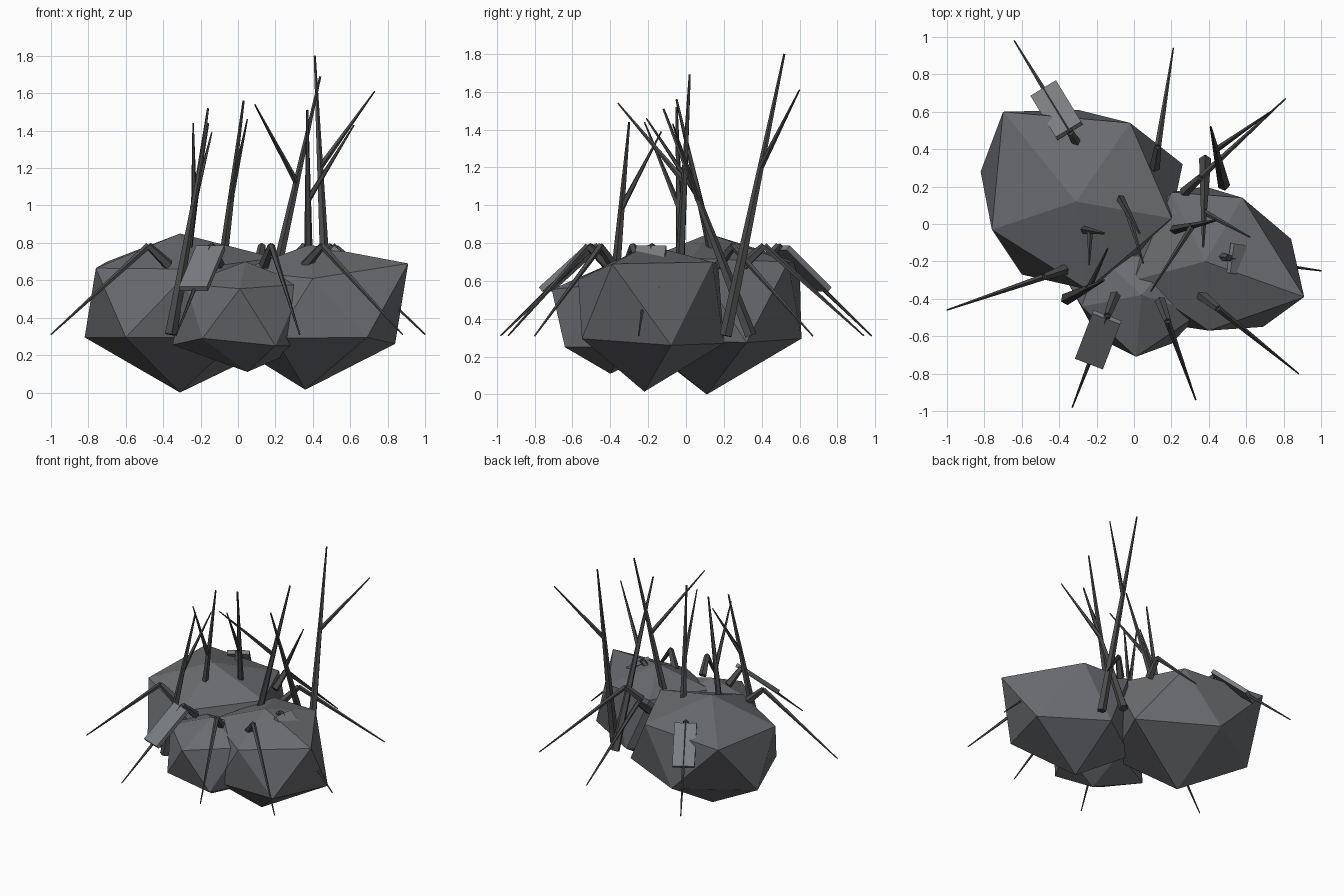
import bpy, bmesh, math
from mathutils import Vector, Matrix

if "Cube" in bpy.data.objects:
    bpy.data.objects.remove(bpy.data.objects["Cube"])


def material(name, col):
    mat = bpy.data.materials.new(name)
    mat.diffuse_color = (*col, 1)
    mat.use_nodes = True
    mat.node_tree.nodes["Principled BSDF"].inputs["Base Color"].default_value = mat.diffuse_color
    return mat


STONE = material("dark_stone", (.145, .15, .16))
STICK = material("charred_stick", (.07, .07, .072))
PLATE = material("grey_plate", (.20, .21, .22))


def finish(name, bm, mat):
    bmesh.ops.recalc_face_normals(bm, faces=bm.faces)
    me = bpy.data.meshes.new(name)
    bm.to_mesh(me)
    bm.free()
    me.materials.append(mat)
    ob = bpy.data.objects.new(name, me)
    bpy.context.collection.objects.link(ob)
    return ob


def rock(name, top, bottom, upper, lower):
    # irregular 20-sided boulder: two poles and two five-point rings
    bm = bmesh.new()
    for p in [top, bottom] + upper + lower:
        bm.verts.new(p)
    bmesh.ops.convex_hull(bm, input=list(bm.verts))
    return finish(name, bm, STONE)


def spike(bm, a, b, r1, r2, sides=5):
    # tapered stick between two points
    a, b = Vector(a), Vector(b)
    d = b - a
    m = Matrix.Translation((a + b) / 2) @ d.to_track_quat('Z', 'Y').to_matrix().to_4x4()
    bmesh.ops.create_cone(bm, cap_ends=True, segments=sides, radius1=r1,
                          radius2=r2, depth=d.length, matrix=m)


# Boulders
rock("back_left_boulder", (-.31, .12, .85), (-.31, .11, 0),
     [(-.70, .60, .70), (-.76, -.03, .665), (-.25, -.35, .66), (.20, .03, .72), (-.02, .54, .70)],
     [(-.82, .28, .295), (-.60, -.27, .295), (0, -.24, .29), (.26, .32, .275), (-.30, .61, .295)])
rock("right_boulder", (.38, -.20, .79), (.36, -.22, .015),
     [(.58, .14, .70), (.91, -.39, .69), (.40, -.57, .61), (0, -.30, .65), (.20, .17, .69)],
     [(.84, -.08, .26), (.69, -.55, .295), (.20, -.54, .29), (-.05, -.10, .27), (.38, .20, .27)])
rock("front_boulder", (.04, -.38, .70), (.05, -.40, .11),
     [(.01, -.71, .555), (-.28, -.44, .58), (-.18, -.17, .60), (.22, -.17, .60), (.35, -.48, .58)],
     [(-.19, -.61, .29), (.20, -.64, .25), (.37, -.33, .25), (.05, -.10, .25), (-.35, -.32, .255)])

# Upright sticks: base, tip, branch tip, branch fraction along stick
sticks = [
    ((.48, .21, .31), (.41, .52, 1.80), (.73, .60, 1.61), .60),
    ((-.36, -.40, .31), (-.16, -.30, 1.44), (-.14, -.13, 1.39), .60),
    ((-.33, -.02, .31), (-.16, -.05, 1.52), (-.24, -.22, 1.44), .56),
    ((-.13, .24, .31), (.03, -.05, 1.56), (.05, -.21, 1.46), .58),
    ((.13, -.05, .31), (.44, .02, 1.69), (.09, -.36, 1.54), .59),
    ((.38, .34, .31), (.37, -.12, 1.51), (.62, -.07, 1.43), .60),
]
for i, (base, tip, branch, t) in enumerate(sticks):
    bm = bmesh.new()
    spike(bm, base, tip, .034, .006)
    spike(bm, Vector(base).lerp(Vector(tip), t), branch, .017, .004)
    finish(f"upright_stick_{i + 1}", bm, STICK)

# Drooping stems: rise from the rocks, bend, then fall outward; some carry a plate
stems = [
    ((-.37, -.245), (-1.0, -.46), False),
    ((-.10, -.38), (-.33, -.98), True),
    ((.14, -.41), (.33, -.94), False),
    ((.36, -.38), (.88, -.80), False),
    ((.39, -.165), (1.0, -.25), True),
    ((.27, .17), (.81, .67), False),
    ((.11, .30), (.21, .94), False),
    ((-.28, .39), (-.64, .98), True),
]
for i, (head, end, plated) in enumerate(stems):
    h, e = Vector((*head, .68)), Vector((*end, .31))
    out = Vector((e.x - h.x, e.y - h.y, 0)).normalized()
    peak = h + out * .115 + Vector((0, 0, .105))
    bm = bmesh.new()
    spike(bm, h, peak, .030, .020)
    spike(bm, peak, e, .018, .004)
    finish(f"drooping_stem_{i + 1}", bm, STICK)
    if plated:
        # flat plate lying along the stem's slope
        down = (out + Vector((0, 0, -.85))).normalized()
        side = Vector((0, 0, 1)).cross(out)
        up = down.cross(side)
        c = peak + down * .185
        m = Matrix((down * .34, side * .16, up * .03)).transposed().to_4x4()
        bm = bmesh.new()
        bmesh.ops.create_cube(bm, size=1, matrix=Matrix.Translation(c) @ m)
        finish(f"flat_plate_{i + 1}", bm, PLATE)
